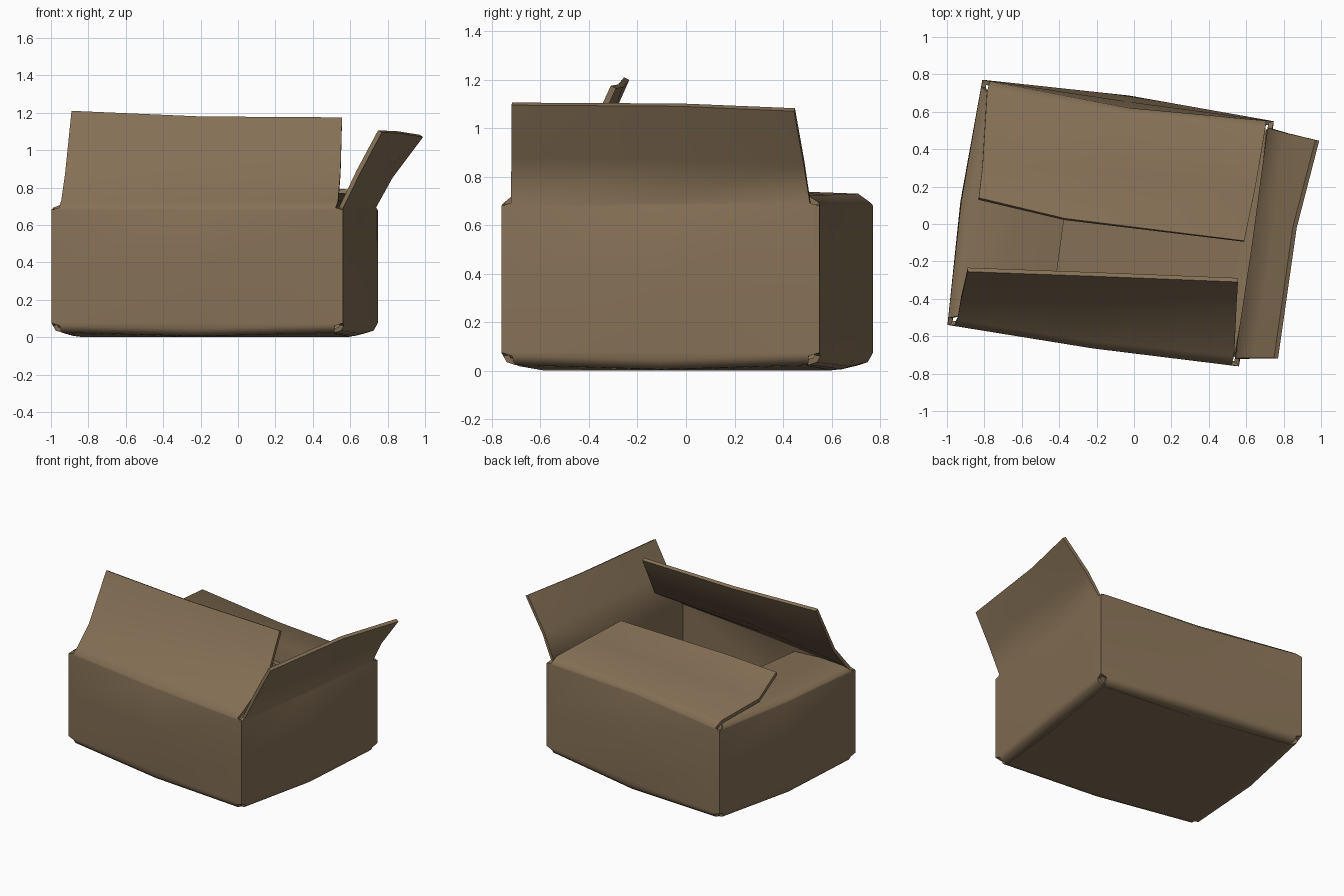
import bpy, bmesh, math
from mathutils import Vector, Matrix

if "Cube" in bpy.data.objects:
    bpy.data.objects.remove(bpy.data.objects["Cube"])

card = bpy.data.materials.new("brown_cardboard")
card.diffuse_color = (0.235, 0.162, 0.092, 1)
card.use_nodes = True
card.node_tree.nodes["Principled BSDF"].inputs["Base Color"].default_value = card.diffuse_color

HX, HY, THICK = 0.787, 0.662, 0.024
PLACE = Matrix.Translation((-0.125, 0.005, 0)) @ Matrix.Rotation(math.radians(-8.1), 4, 'Z')


def sheet(name, rows):
    """Thin cardboard sheet from rows of three points."""
    bm = bmesh.new()
    grid = [[bm.verts.new(p) for p in row] for row in rows]
    for a, b in zip(grid, grid[1:]):
        for j in range(2):
            bm.faces.new((a[j], a[j + 1], b[j + 1], b[j]))
    mesh = bpy.data.meshes.new(name)
    bm.to_mesh(mesh)
    bm.free()
    mesh.materials.append(card)
    ob = bpy.data.objects.new(name, mesh)
    bpy.context.collection.objects.link(ob)
    mod = ob.modifiers.new("thickness", 'SOLIDIFY')
    mod.thickness, mod.offset = THICK, -1
    bpy.context.view_layer.objects.active = ob
    ob.select_set(True)
    bpy.ops.object.modifier_apply(modifier=mod.name)
    bpy.ops.object.shade_smooth_by_angle(angle=math.radians(50))
    ob.select_set(False)


# wall profile: (end inset, outward offset, height), notched at both corners
PROFILE = [(0.10, -0.10, 0.020), (0.055, -0.05, 0.024), (0.048, -0.016, 0.035),
           (0.045, -0.002, 0.060), (0.0, 0.0, 0.075), (0.0, 0.0, 0.38),
           (0.0, 0.0, 0.68), (0.04, -0.004, 0.692)]


def panel(name, turn, half, dist, low_bulge, top_bulge, flap):
    """One wall, its rolled bottom edge and its flap (flap rows in world space)."""
    rot = Matrix.Rotation(math.radians(turn), 4, 'Z')
    rows = []
    for inset, out, z in PROFILE:
        t = z / 0.69
        bulge = low_bulge * (1 - t) + top_bulge * t
        drop = 0.018 if z < 0.07 else 0
        ends = half - inset
        rows.append([PLACE @ rot @ Vector(p) for p in (
            (-ends, -dist - out, z),
            (0, -dist - out - bulge, z - drop),
            (ends, -dist - out, z))])
    sheet(name, rows + flap)


# front wall, flap leaning up and inward
panel("front_wall_and_flap", 0, HX, HY, 0.01, 0.015, [
    [(-0.945, -0.515, 0.73), (-0.2, -0.63, 0.73), (0.535, -0.705, 0.73)],
    [(-0.925, -0.405, 0.87), (-0.19, -0.45, 0.87), (0.548, -0.44, 0.89)],
    [(-0.89, -0.255, 1.21), (-0.2, -0.28, 1.18), (0.556, -0.31, 1.175)]])

# right wall, flap leaning outward
panel("right_wall_and_flap", 90, HY, HX, 0.02, 0.005, [
    [(0.655, -0.72, 0.88), (0.765, -0.06, 0.87), (0.825, 0.485, 0.85)],
    [(0.77, -0.72, 1.095), (0.87, -0.02, 1.09), (0.99, 0.445, 1.07)]])

# back wall, flap folded inward and curling up
panel("back_wall_and_flap", 180, HX, HY, 0.035, -0.04, [
    [(0.70, 0.50, 0.725), (-0.06, 0.585, 0.725), (-0.785, 0.71, 0.73)],
    [(0.65, 0.20, 0.755), (-0.15, 0.28, 0.75), (-0.81, 0.31, 0.745)],
    [(0.59, -0.09, 0.79), (-0.37, 0.03, 0.84), (-0.83, 0.14, 0.88)]])

# left wall, flap folded inward and sloping down
panel("left_wall_and_flap", 270, HY, HX, 0.025, 0.02, [
    [(-0.77, 0.69, 0.715), (-0.86, 0.10, 0.71), (-0.93, -0.49, 0.715)],
    [(-0.56, 0.60, 0.69), (-0.63, 0.04, 0.69), (-0.70, -0.55, 0.69)],
    [(-0.31, 0.53, 0.65), (-0.38, -0.02, 0.65), (-0.46, -0.60, 0.65)]])

# bottom sheet, sagging slightly between the corners
bx, by = HX - 0.06, HY - 0.06
sheet("bottom_sheet", [[PLACE @ Vector((x, y, 0.02 - (0.018 if x == 0 or y == 0 else 0)))
                        for x in (-bx, 0, bx)] for y in (by, 0, -by)])
